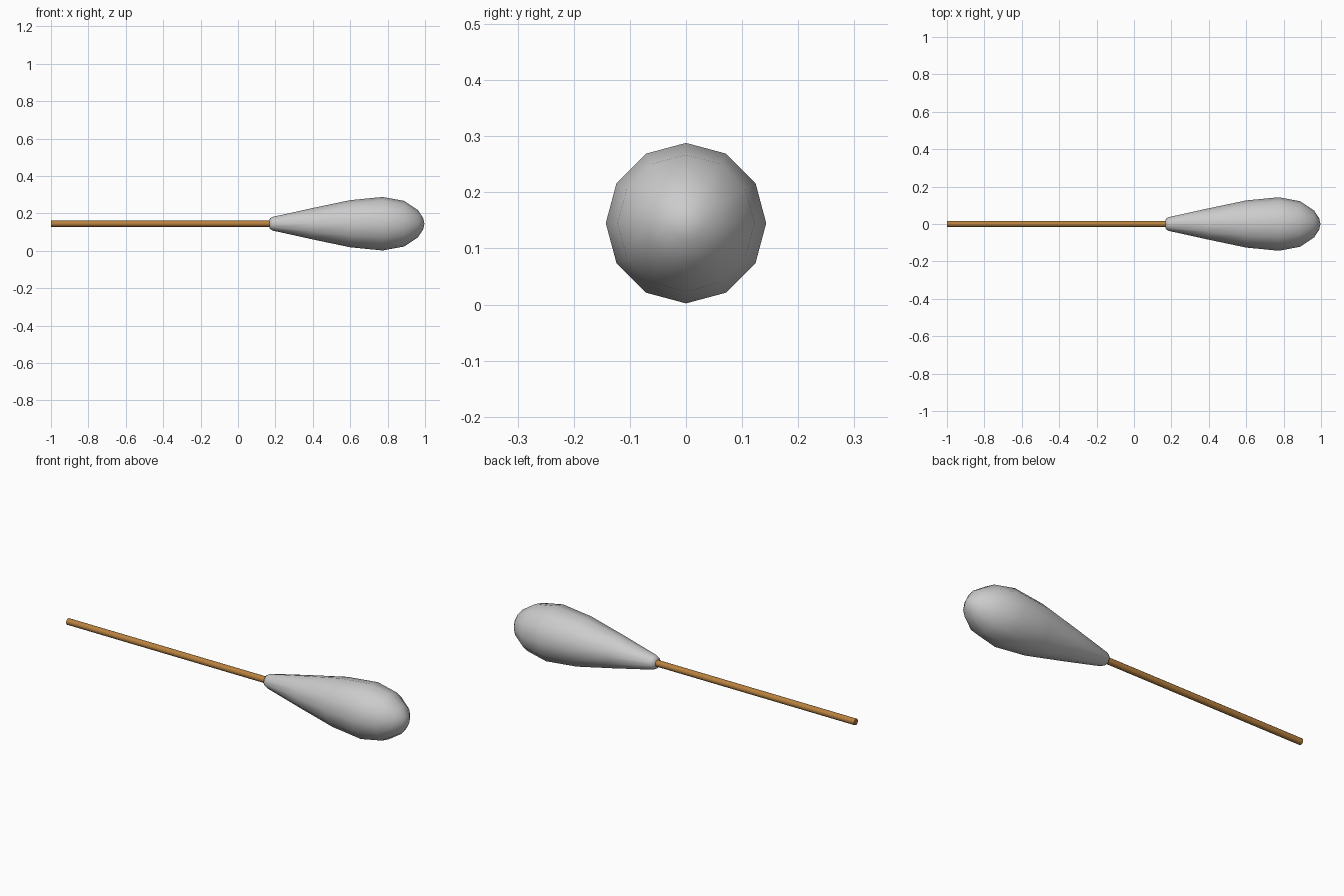
import bpy, bmesh
from math import cos, sin, tau, radians

if "Cube" in bpy.data.objects:
    bpy.data.objects.remove(bpy.data.objects["Cube"])

CENTRE_Z = 0.145


def lathe(name, profile, sides, angle, color=None):
    """Revolve (x, radius) points around the long axis; radius 0 makes a pole."""
    bm = bmesh.new()
    rings = []
    for x, r in profile:
        n = sides if r > 0 else 1
        rings.append([bm.verts.new((x, r * sin(tau * i / sides),
                                    CENTRE_Z + r * cos(tau * i / sides)))
                      for i in range(n)])
    for a, b in zip(rings, rings[1:]):
        for i in range(sides):
            j = (i + 1) % sides
            quad = [a[i % len(a)], a[j % len(a)], b[j % len(b)], b[i % len(b)]]
            bm.faces.new(list(dict.fromkeys(quad)))
    bmesh.ops.recalc_face_normals(bm, faces=bm.faces)
    mesh = bpy.data.meshes.new(name)
    bm.to_mesh(mesh)
    bm.free()
    ob = bpy.data.objects.new(name, mesh)
    bpy.context.collection.objects.link(ob)
    if color:
        mat = bpy.data.materials.new(name + "_material")
        mat.diffuse_color = color
        mat.use_nodes = True
        mat.node_tree.nodes["Principled BSDF"].inputs["Base Color"].default_value = mat.diffuse_color
        mesh.materials.append(mat)
    bpy.ops.object.select_all(action='DESELECT')
    ob.select_set(True)
    bpy.context.view_layer.objects.active = ob
    bpy.ops.object.shade_smooth_by_angle(angle=radians(angle))
    return ob


# Wooden stick
lathe("stick", [(-1.0, 0), (-1.0, 0.0165), (0.25, 0.0165), (0.25, 0)],
      12, 40, (0.48, 0.22, 0.05, 1))

# Teardrop cotton head
lathe("cotton_head", [(0.168, 0), (0.17, 0.028), (0.187, 0.037), (0.40, 0.084),
                      (0.60, 0.126), (0.773, 0.143), (0.888, 0.122),
                      (0.963, 0.072), (0.99, 0.030), (0.997, 0)],
      12, 65)
